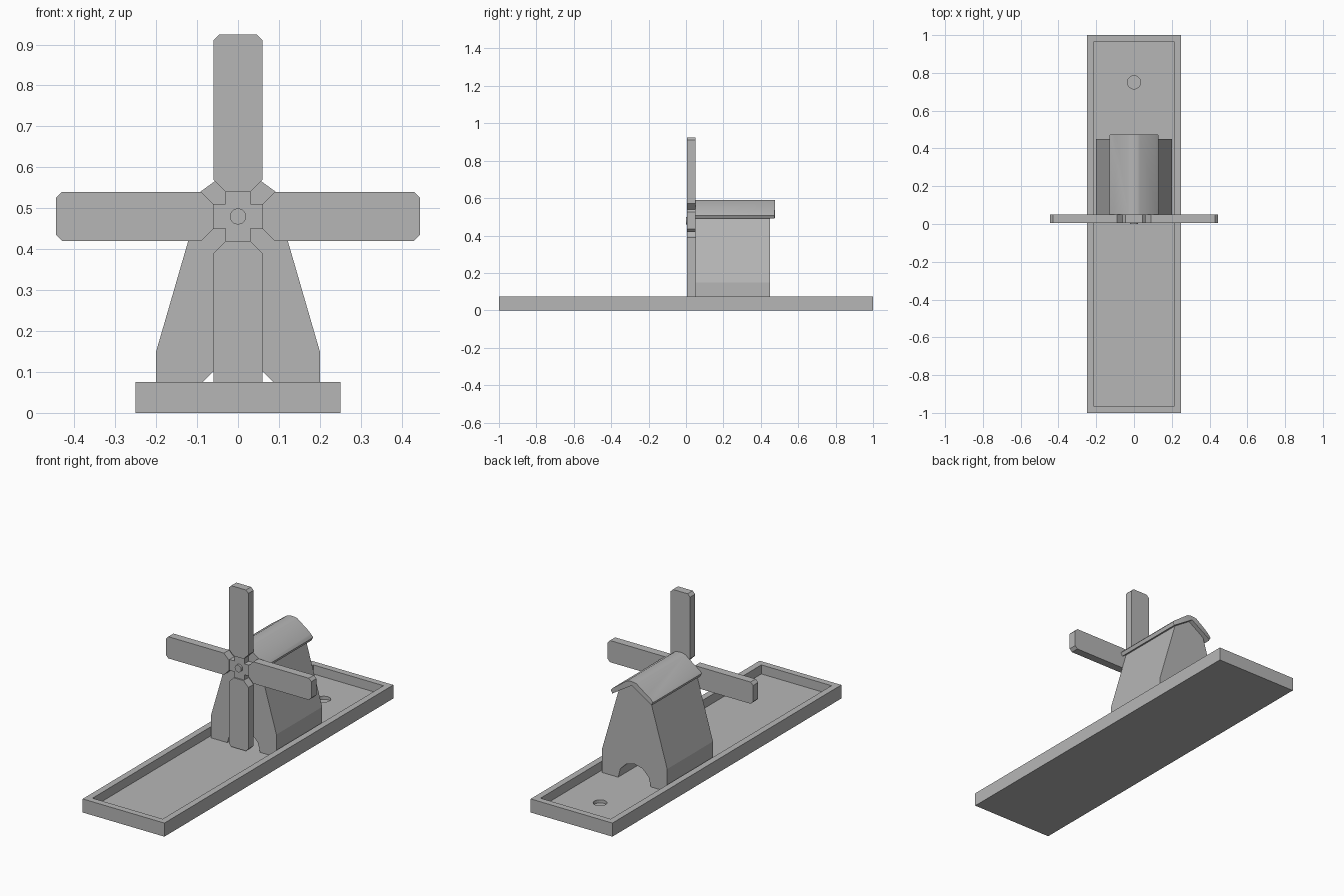
import bpy, bmesh, math

if "Cube" in bpy.data.objects:
    bpy.data.objects.remove(bpy.data.objects["Cube"])

grey = bpy.data.materials.new("plain_grey")
grey.diffuse_color = (0.47, 0.47, 0.47, 1)
grey.use_nodes = True
grey.node_tree.nodes["Principled BSDF"].inputs["Base Color"].default_value = grey.diffuse_color


def finish(bm, name):
    bmesh.ops.recalc_face_normals(bm, faces=bm.faces)
    me = bpy.data.meshes.new(name)
    bm.to_mesh(me)
    bm.free()
    me.materials.append(grey)
    ob = bpy.data.objects.new(name, me)
    bpy.context.collection.objects.link(ob)
    return ob


def prism(points, y0, y1):
    """Extrude an (x, z) outline from y0 to y1."""
    bm = bmesh.new()
    face = bm.faces.new([bm.verts.new((x, y0, z)) for x, z in points])
    ext = bmesh.ops.extrude_face_region(bm, geom=[face])
    verts = [v for v in ext["geom"] if isinstance(v, bmesh.types.BMVert)]
    bmesh.ops.translate(bm, verts=verts, vec=(0, y1 - y0, 0))
    return bm


def mirrored(half):
    """Close an outline given its right half, ordered along the edge."""
    return half + [(-x, z) for x, z in reversed(half) if abs(x) > 1e-6]


def arc(r, cx, cz, a0, a1, n):
    angles = [math.radians(a0 + (a1 - a0) * i / n) for i in range(n + 1)]
    return [(cx + r * math.cos(a), cz + r * math.sin(a)) for a in angles]


FLOOR, RIM, HUB_Z = 0.025, 0.075, 0.48

# Tray base: raised rim around a sunken lane
bm = bmesh.new()
bmesh.ops.create_cube(bm, size=1)
for v in bm.verts:
    v.co = (v.co.x * 0.5, v.co.y * 2, (v.co.z + 0.5) * RIM)
bm.normal_update()
top = [f for f in bm.faces if f.normal.z > 0.9]
bmesh.ops.inset_region(bm, faces=top, thickness=0.05)
ext = bmesh.ops.extrude_face_region(bm, geom=top)
bmesh.ops.delete(bm, geom=top, context='FACES_ONLY')
for v in ext["geom"]:
    if isinstance(v, bmesh.types.BMVert):
        v.co.z = FLOOR
base = finish(bm, "tray_base")

# Cup hole cut into the lane floor
bm = bmesh.new()
bmesh.ops.create_cone(bm, cap_ends=True, segments=24, radius1=0.035, radius2=0.035, depth=0.04)
bmesh.ops.translate(bm, verts=bm.verts, vec=(0, 0.75, 0.028))
cutter = finish(bm, "cup_cutter")
cutter.hide_render = True
mod = base.modifiers.new("cup", 'BOOLEAN')
mod.operation = 'DIFFERENCE'
mod.solver = 'EXACT'
mod.object = cutter
bpy.context.view_layer.objects.active = base
bpy.ops.object.modifier_apply(modifier="cup")
bpy.data.objects.remove(cutter)

# Mill body: tapered gable house with an arched tunnel
half = arc(0.1, 0, FLOOR, 90, 0, 3)
half += [(0.2, FLOOR), (0.2, 0.15), (0.097, 0.505)]
outline = half + [(0, 0.57)] + [(-x, z) for x, z in reversed(half[1:])]
finish(prism(outline, 0.05, 0.45), "mill_body")

# Roof: bent slab with a softened ridge and clipped eave corners
slope = 0.625
ridge = [(x, 0.59 - 0.312 / 0.06 * x * x) for x in (0, 0.01, 0.02, 0.03)]
upper = ridge + [(0.122, 0.59 + 0.0047 - slope * 0.122), (0.131, 0.508)]
lower = [(0.122, 0.49), (0.0, 0.568)]
right_edge = upper + lower
outline = right_edge + [(-x, z) for x, z in reversed(right_edge) if x > 0]
# the left half shares the ridge and the inner apex with the right half
bm = prism(outline, 0.05, 0.475)
eaves = [e for e in bm.edges
         if all(abs(v.co.x) > 0.11 for v in e.verts)
         and abs(e.verts[0].co.y - e.verts[1].co.y) < 1e-5
         and e.verts[0].co.y > 0.4]
bmesh.ops.bevel(bm, geom=eaves, offset=0.008, segments=2, profile=0.5, affect='EDGES')
roof = finish(bm, "roof")

# Four sails around the hub
sail = mirrored([(0.03, 0.06), (0.06, 0.09), (0.06, 0.43), (0.045, 0.445)])
for i in range(4):
    a = i * math.pi / 2
    c, s = round(math.cos(a)), round(math.sin(a))
    pts = [(x * c - z * s, HUB_Z + x * s + z * c) for x, z in sail]
    finish(prism(pts, 0.005, 0.05), "sail_%d" % (i + 1))

# Cross-shaped hub
cross = mirrored([(0.03, -0.06), (0.03, -0.03), (0.06, -0.03),
                  (0.06, 0.03), (0.03, 0.03), (0.03, 0.06)])
finish(prism([(x, z + HUB_Z) for x, z in cross], 0.012, 0.05), "hub")

# Axle pin
pin = arc(0.02, 0, HUB_Z, 0, 360, 12)[:-1]
finish(prism(pin, 0.0, 0.06), "axle_pin")

# Smooth the softened ridge, keep the real edges sharp
bpy.ops.object.select_all(action='DESELECT')
roof.select_set(True)
bpy.context.view_layer.objects.active = roof
bpy.ops.object.shade_smooth_by_angle(angle=math.radians(30))
